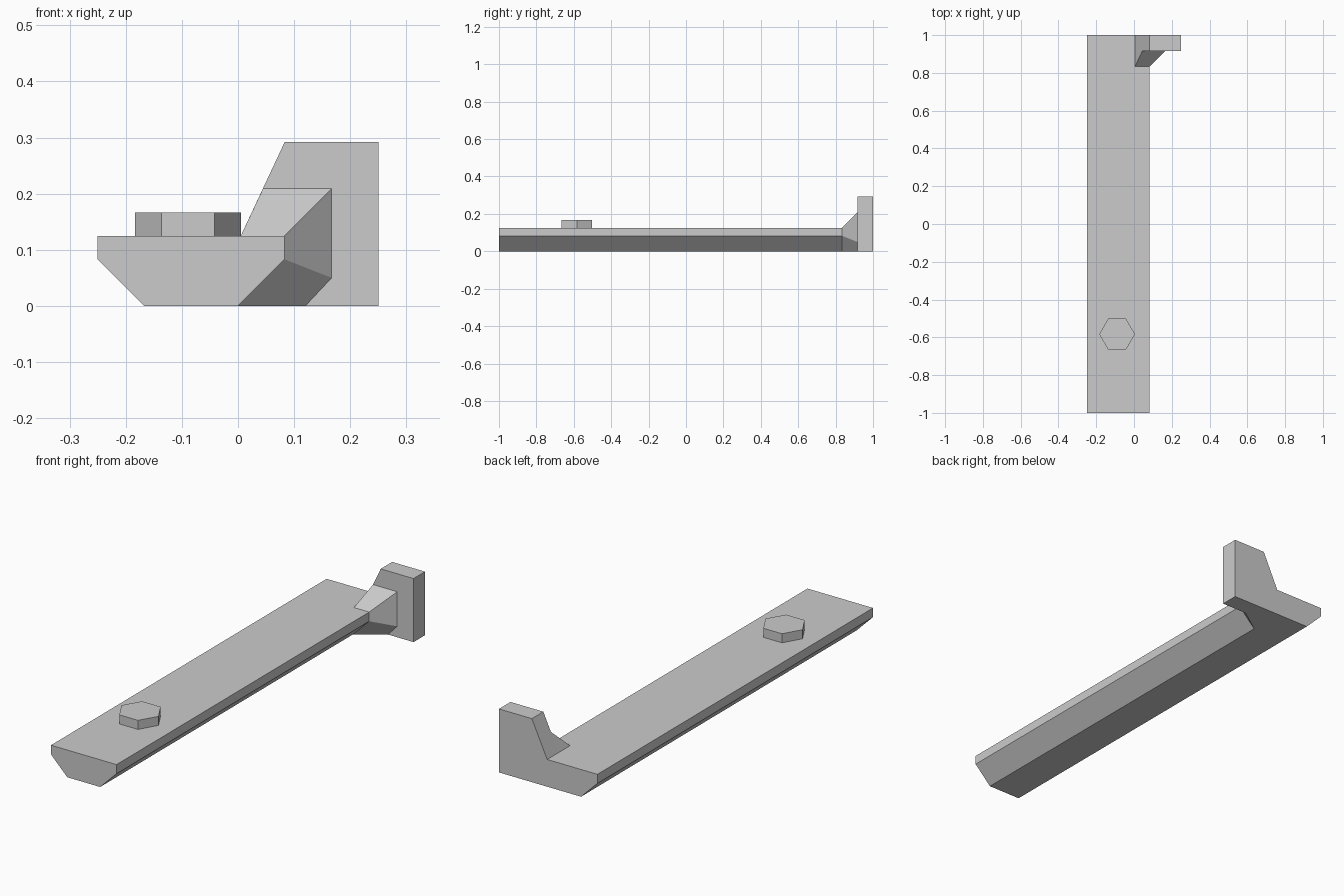
import bpy
import bmesh
from mathutils import Matrix

cube = bpy.data.objects.get("Cube")
if cube:
    bpy.data.objects.remove(cube, do_unlink=True)

grey = bpy.data.materials.new("plain grey")
grey.use_nodes = True
grey.diffuse_color = (0.6, 0.6, 0.6, 1)
grey.node_tree.nodes["Principled BSDF"].inputs["Base Color"].default_value = (0.6, 0.6, 0.6, 1)


def finish(name, bm):
    bmesh.ops.recalc_face_normals(bm, faces=bm.faces)
    mesh = bpy.data.meshes.new(name)
    bm.to_mesh(mesh)
    bm.free()
    mesh.materials.append(grey)
    obj = bpy.data.objects.new(name, mesh)
    bpy.context.collection.objects.link(obj)
    return obj


def extrude_profile(name, profile, y_front, y_back):
    """Extrude an x-z outline along y."""
    bm = bmesh.new()
    face = bm.faces.new([bm.verts.new((x, y_front, z)) for x, z in profile])
    new = bmesh.ops.extrude_face_region(bm, geom=[face])["geom"]
    verts = [v for v in new if isinstance(v, bmesh.types.BMVert)]
    bmesh.ops.translate(bm, verts=verts, vec=(0, y_back - y_front, 0))
    return finish(name, bm)


LEDGE, TOP = 0.125, 0.2917
FRONT, GUSSET, PLATE, BACK = -1, 0.8333, 0.9167, 1

# Long bar with chamfered lower edges
extrude_profile("bar", [(-0.25, LEDGE), (0.083, LEDGE), (0.083, 0.083),
                        (0, 0), (-0.167, 0), (-0.25, 0.083)], FRONT, PLATE)

# Upright end plate, continuing the bar's section on one side
extrude_profile("end_plate", [(-0.25, LEDGE), (0.005, LEDGE), (0.083, TOP),
                              (0.25, TOP), (0.25, 0), (-0.167, 0),
                              (-0.25, 0.083)], PLATE, BACK)

# Flared gusset between bar and plate
bm = bmesh.new()
sections = {
    GUSSET: [(0.005, LEDGE), (0.083, LEDGE), (0.083, 0.083), (0, 0)],
    PLATE: [(0.005, LEDGE), (0.0445, 0.209), (0.167, 0.209),
            (0.167, 0.05), (0.12, 0), (0, 0)],
}
for y, points in sections.items():
    for x, z in points:
        bm.verts.new((x, y, z))
bmesh.ops.convex_hull(bm, input=bm.verts)
bmesh.ops.dissolve_limit(bm, angle_limit=0.05, verts=bm.verts, edges=bm.edges)
finish("gusset", bm)

# Hexagonal stud on top
bm = bmesh.new()
height = 0.0417
bmesh.ops.create_cone(bm, cap_ends=True, segments=6, radius1=0.0945, radius2=0.0945,
                      depth=height, matrix=Matrix.Rotation(1.5707963, 4, "Z"))
stud = finish("hex_stud", bm)
stud.location = (-0.0895, -0.5833, LEDGE + height / 2)
